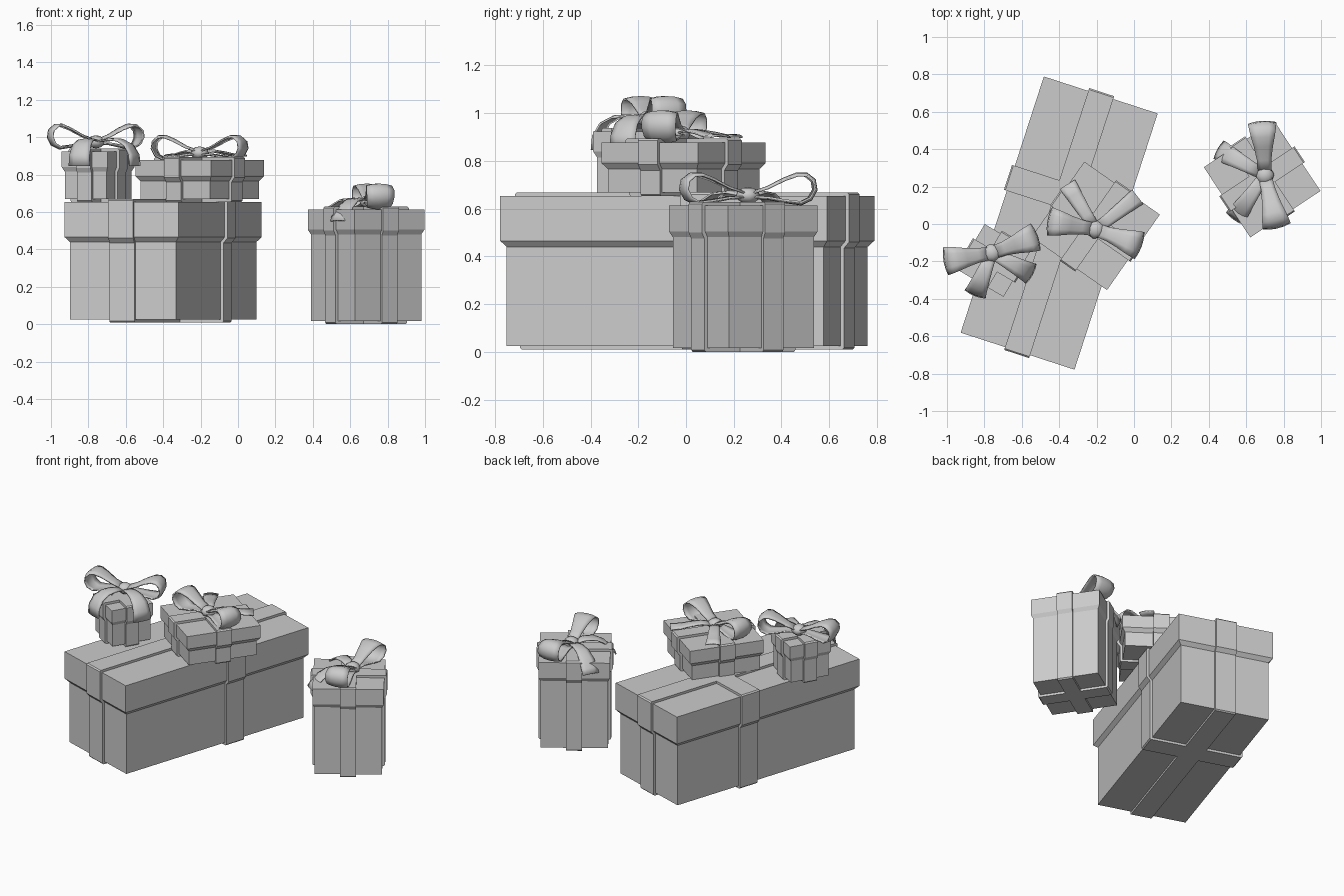
import bpy, bmesh, math
from mathutils import Matrix, Vector

if "Cube" in bpy.data.objects:
    bpy.data.objects.remove(bpy.data.objects["Cube"])

GREY = 0.6
grey = bpy.data.materials.new("plain_grey")
grey.use_nodes = True
grey.diffuse_color = (GREY, GREY, GREY, 1)
grey.node_tree.nodes["Principled BSDF"].inputs["Base Color"].default_value = (GREY, GREY, GREY, 1)


def finish(name, bm, matrix, smooth=False):
    bmesh.ops.recalc_face_normals(bm, faces=bm.faces[:])
    mesh = bpy.data.meshes.new(name)
    bm.to_mesh(mesh)
    bm.free()
    mesh.materials.append(grey)
    mesh.polygons.foreach_set("use_smooth", [smooth] * len(mesh.polygons))
    obj = bpy.data.objects.new(name, mesh)
    obj.matrix_world = matrix
    bpy.context.collection.objects.link(obj)
    return obj


def place(x, y, z, degrees):
    return Matrix.Translation((x, y, z)) @ Matrix.Rotation(math.radians(degrees), 4, "Z")


def stack(name, rings, matrix):
    """Closed rectangular solid through (half x, half y, z) rings."""
    bm = bmesh.new()
    loops = [[bm.verts.new((sx * hx, sy * hy, z)) for sx, sy in ((-1, -1), (1, -1), (1, 1), (-1, 1))]
             for hx, hy, z in rings]
    for a, b in zip(loops, loops[1:]):
        for i in range(4):
            j = (i + 1) % 4
            bm.faces.new((a[i], a[j], b[j], b[i]))
    bm.faces.new(loops[0])
    bm.faces.new(loops[-1])
    return finish(name, bm, matrix)


def band(name, half_body, half_lid, z0, zl, z1, width, matrix):
    """Ribbon wrapped around a box, following the step under the lid."""
    t, c = 0.016, 0.008
    side = [(half_body + t - c, z0 - t), (half_body + t, z0 - t + c),
            (half_body + t, zl - 0.02), (half_lid + t, zl + 0.005),
            (half_lid + t, z1 + t - c), (half_lid + t - c, z1 + t)]
    outline = side + [(-x, z) for x, z in reversed(side)]
    bm = bmesh.new()
    face = bm.faces.new([bm.verts.new((x, -width / 2, z)) for x, z in outline])
    out = bmesh.ops.extrude_face_region(bm, geom=[face])
    bmesh.ops.translate(bm, vec=(0, width, 0),
                        verts=[g for g in out["geom"] if isinstance(g, bmesh.types.BMVert)])
    return finish(name, bm, matrix)


def strip(name, path, matrix):
    """Cloth strip along (reach, height, width) points, gently bowed across."""
    bm = bmesh.new()
    rows = []
    for i, (r, z, w) in enumerate(path):
        before, after = path[max(i - 1, 0)], path[min(i + 1, len(path) - 1)]
        normal = Vector((before[1] - after[1], 0, after[0] - before[0])).normalized()
        rows.append([bm.verts.new(Vector((r, s * w / 2, z)) + normal * 0.08 * w * (1 - s * s))
                     for s in (-1, -0.5, 0, 0.5, 1)])
    for a, b in zip(rows, rows[1:]):
        for i in range(4):
            bm.faces.new((a[i], a[i + 1], b[i + 1], b[i]))
    obj = finish(name, bm, matrix, True)
    solid = obj.modifiers.new("thickness", "SOLIDIFY")
    solid.thickness = 0.008
    solid.offset = 0
    return obj


LOOP = [(0.02, 0.01, 0.07), (0.08, 0.03, 0.075), (0.15, 0.065, 0.10), (0.20, 0.083, 0.125),
        (0.235, 0.082, 0.14), (0.262, 0.06, 0.15), (0.268, 0.025, 0.15), (0.25, -0.01, 0.14),
        (0.215, -0.028, 0.125), (0.15, -0.02, 0.10), (0.08, -0.008, 0.075), (0.02, -0.005, 0.07)]


def bow(name, matrix, tail, loop_scale):
    # two loops swept slightly back, two tails in front, a round knot
    loop = [(r * loop_scale, z, w) for r, z, w in LOOP]
    for label, loop_angle, tail_angle in (("left", 5, -43), ("right", 175, -127)):
        strip(f"{name}_{label}_loop", loop, matrix @ place(0, 0, 0, loop_angle))
        strip(f"{name}_{label}_tail", tail, matrix @ place(0, 0, 0, tail_angle))
    bm = bmesh.new()
    bmesh.ops.create_uvsphere(bm, u_segments=8, v_segments=6, radius=0.05)
    bmesh.ops.scale(bm, vec=(1, 1, 0.7), verts=bm.verts[:])
    finish(f"{name}_knot", bm, matrix, True)


def gift(name, x, y, angle, size, inset, z0, zl, z1, width, shift=0):
    m = place(x, y, 0, angle)
    lx, ly = size[0] / 2, size[1] / 2
    bx, by = lx - inset, ly - inset
    stack(f"{name}_body", [(bx, by, z0), (bx, by, zl)], m)
    stack(f"{name}_lid", [(bx, by, zl - 0.015), (lx, ly, zl + 0.01), (lx, ly, z1)], m)
    band(f"{name}_cross_ribbon", bx, lx, z0, zl, z1, width, m @ place(0, shift, 0, 0))
    band(f"{name}_long_ribbon", by, ly, z0, zl, z1, width, m @ place(0, 0, 0, 90))


# Boxes
gift("large_gift", -0.40, 0.005, -18, (0.64, 1.44), 0.022, 0.025, 0.455, 0.652, 0.14, 0.148)
gift("tall_gift", 0.685, 0.24, 33.5, (0.45, 0.45), 0.012, 0.016, 0.495, 0.612, 0.10)
gift("flat_gift", -0.205, -0.01, -35, (0.493, 0.493), 0.019, 0.668, 0.78, 0.877, 0.10)
gift("small_gift", -0.748, -0.195, -30.5, (0.284, 0.284), 0.012, 0.668, 0.83, 0.922, 0.09)

# Bows: each tail drapes differently over its box
bow("tall_bow", place(0.70, 0.26, 0.655, -82),
    [(0.02, 0, 0.06), (0.09, 0.012, 0.07), (0.16, 0.005, 0.085), (0.22, -0.03, 0.10),
     (0.26, -0.075, 0.11), (0.28, -0.105, 0.11)], 1.03)
bow("flat_bow", place(-0.205, -0.03, 0.915, 165),
    [(0.02, 0, 0.06), (0.09, 0.01, 0.065), (0.16, 0, 0.075), (0.22, -0.012, 0.085),
     (0.285, -0.015, 0.095)], 0.92)
bow("small_bow", place(-0.76, -0.155, 0.975, 15),
    [(0.02, 0, 0.06), (0.09, 0.01, 0.075), (0.15, 0.006, 0.09), (0.20, -0.02, 0.105),
     (0.23, -0.07, 0.115), (0.235, -0.13, 0.12)], 0.92)
